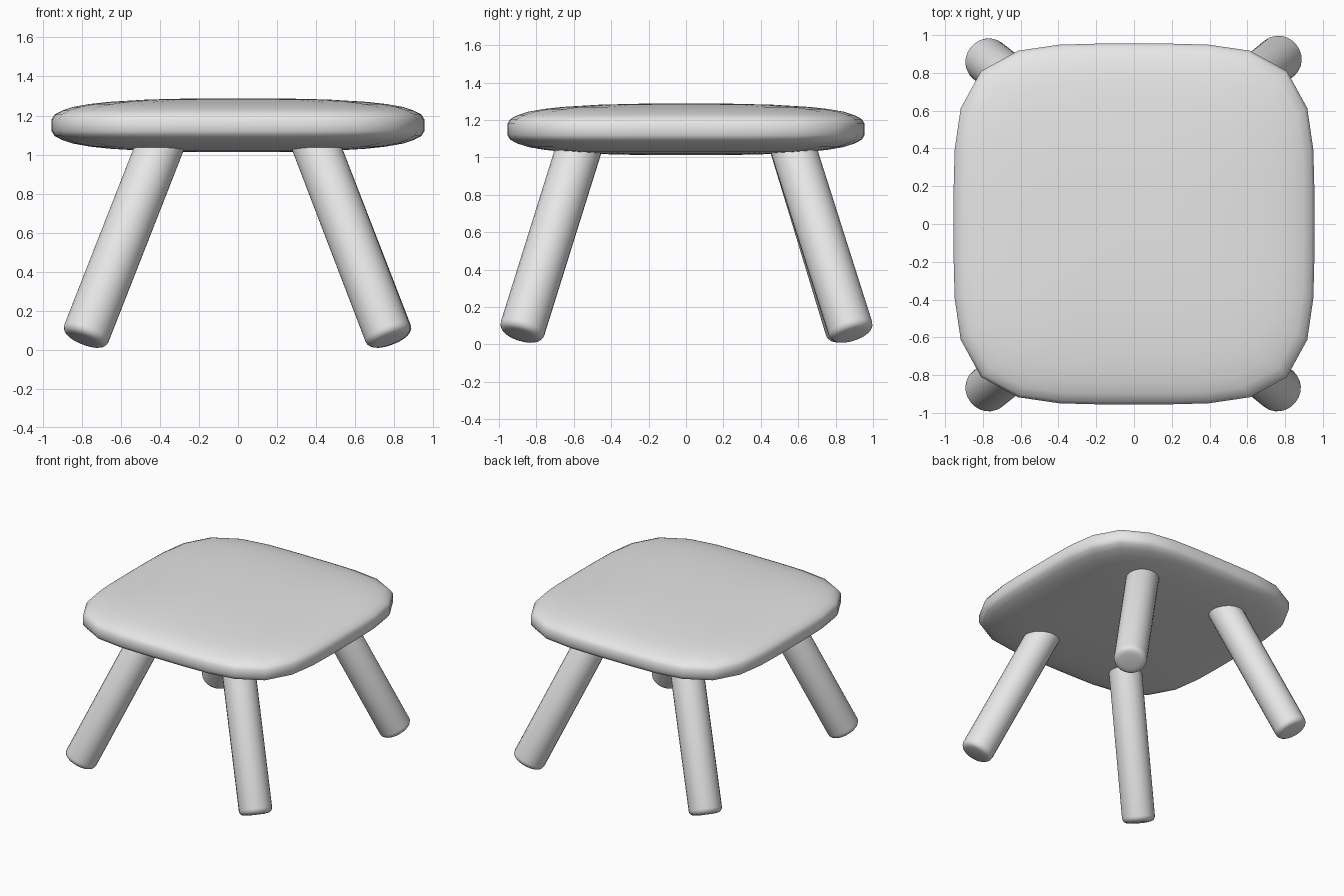
import bpy, bmesh, math
from mathutils import Vector

if "Cube" in bpy.data.objects:
    bpy.data.objects.remove(bpy.data.objects["Cube"])

grey = bpy.data.materials.new("plain grey")
grey.diffuse_color = (0.8, 0.8, 0.8, 1)
grey.use_nodes = True
grey.node_tree.nodes["Principled BSDF"].inputs["Base Color"].default_value = grey.diffuse_color


def loft(name, profile, sides, power):
    """Stack superellipse rings given as (radius, height) and cap both ends."""
    def s(v):
        return math.copysign(abs(v) ** (2 / power), v)
    bm = bmesh.new()
    rings = []
    for r, z in profile:
        ring = []
        for i in range(sides):
            a = 2 * math.pi * i / sides
            # blend towards even spacing by using the polar superellipse form
            c, n = math.cos(a), math.sin(a)
            k = (abs(c) ** power + abs(n) ** power) ** (-1 / power)
            ring.append(bm.verts.new((r * k * c, r * k * n, z)))
        rings.append(ring)
    for lo, hi in zip(rings, rings[1:]):
        for i in range(sides):
            j = (i + 1) % sides
            bm.faces.new((lo[i], lo[j], hi[j], hi[i]))
    bm.faces.new(rings[0][::-1])
    bm.faces.new(rings[-1])
    bmesh.ops.recalc_face_normals(bm, faces=bm.faces)
    for f in bm.faces:
        f.smooth = True
    me = bpy.data.meshes.new(name)
    bm.to_mesh(me)
    bm.free()
    me.materials.append(grey)
    ob = bpy.data.objects.new(name, me)
    bpy.context.collection.objects.link(ob)
    return ob


# Seat: softly domed pillow slab with a rounded-square outline
half = [(0.955, 0.03), (0.94, 0.055), (0.90, 0.076), (0.845, 0.094), (0.76, 0.109),
        (0.66, 0.12), (0.46, 0.132), (0.25, 0.137), (0.08, 0.138)]
mid = 1.15
profile = [(r, mid - h) for r, h in reversed(half)] + [(r, mid + h) for r, h in half]
loft("seat", profile, 32, 4.2)

# Legs: splayed round bars with softened ends, foot centre and top centre
R, B = 0.122, 0.04
legs = {
    "front_left_leg": (-0.79, -0.885),
    "front_right_leg": (0.78, -0.885),
    "back_left_leg": (-0.79, 0.875),
    "back_right_leg": (0.785, 0.89),
}
for name, (x, y) in legs.items():
    foot = Vector((x, y, 0.05))
    top = Vector((math.copysign(0.37, x), math.copysign(0.55, y), 1.12))
    axis = top - foot
    length = axis.length
    end = [(R - B + B * math.sin(t), B - B * math.cos(t))
           for t in (math.radians(d) for d in (0, 22.5, 45, 67.5, 90))]
    prof = [(R - B - 0.02, -0.003)] + end + [(r, length - z) for r, z in reversed(end)]
    leg = loft(name, prof, 24, 2)
    leg.rotation_euler = axis.to_track_quat('Z', 'Y').to_euler()
    leg.location = foot
